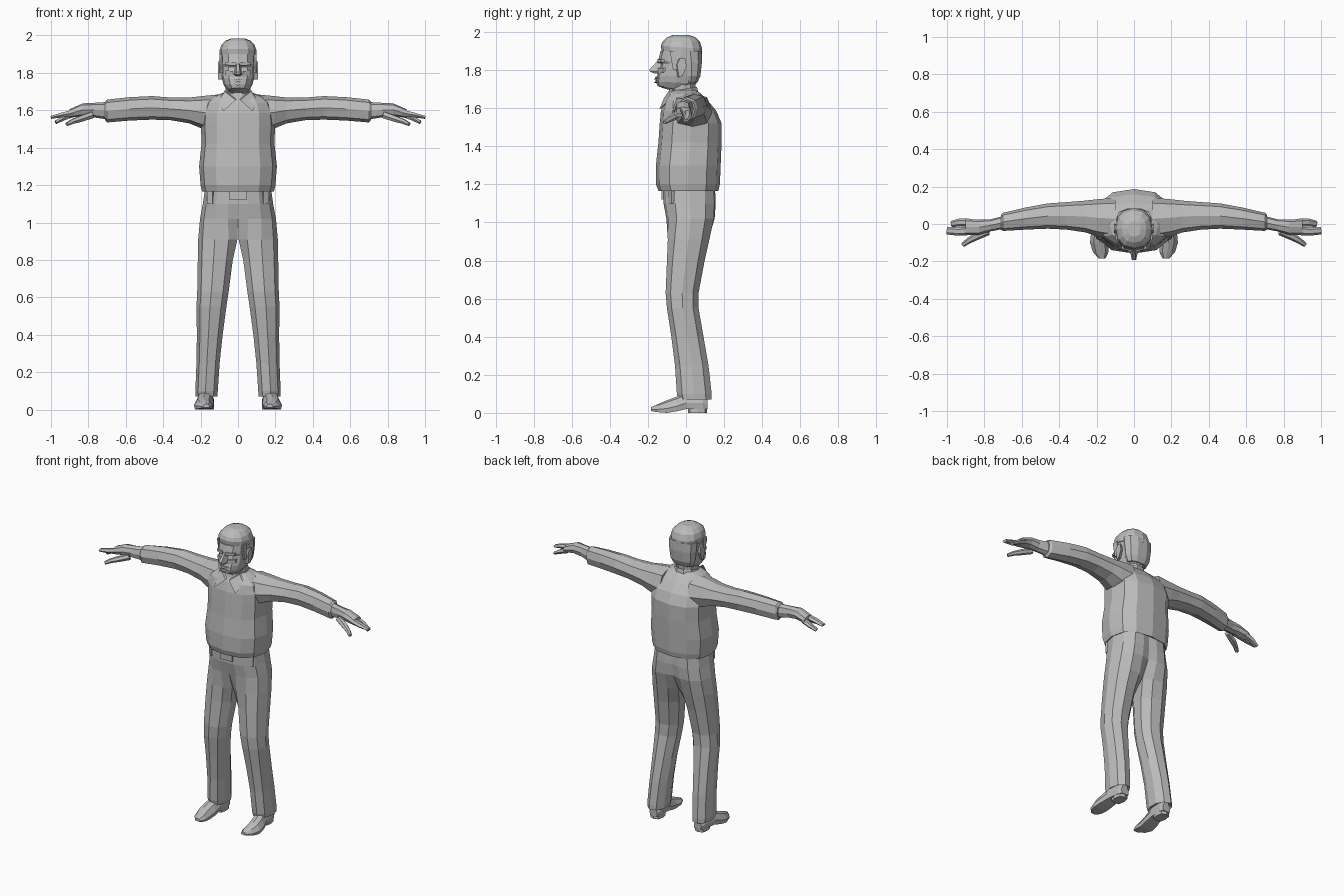
import bpy, bmesh, math
from mathutils import Vector

GREY = bpy.data.materials.new("plain_grey")
GREY.diffuse_color = (0.5, 0.5, 0.5, 1)


def finish(name, bm, mirror=False):
    """Turn a bmesh into a flat shaded object, mirrored to the other side if asked."""
    bmesh.ops.recalc_face_normals(bm, faces=bm.faces[:])
    me = bpy.data.meshes.new(name)
    bm.to_mesh(me)
    bm.free()
    me.materials.append(GREY)
    ob = bpy.data.objects.new(name, me)
    bpy.context.collection.objects.link(ob)
    if mirror:
        ob.modifiers.new("mirror", 'MIRROR').use_mirror_merge = False
    return ob


def loft(name, rings, mirror=False):
    """Skin closed rings of equal point count and cap both ends."""
    bm = bmesh.new()
    vs = [[bm.verts.new(p) for p in r] for r in rings]
    n = len(vs[0])
    for a, b in zip(vs, vs[1:]):
        for i in range(n):
            j = (i + 1) % n
            bm.faces.new((a[i], a[j], b[j], b[i]))
    bm.faces.new(vs[0])
    bm.faces.new(vs[-1])
    return finish(name, bm, mirror)


def oval(n, p=1.0):
    """Unit oval; p below 1 makes it boxier."""
    pts = []
    for i in range(n):
        a = 2 * math.pi * i / n
        c, s = math.cos(a), math.sin(a)
        pts.append((math.copysign(abs(c) ** p, c), math.copysign(abs(s) ** p, s)))
    return pts


def flat_ring(z, hw, yf, yb, n=12, p=0.8, tilt=0.0):
    """Horizontal ring centred on x = 0 between yf and yb."""
    ym, hy = (yf + yb) / 2, (yb - yf) / 2
    return [(c * hw, ym + s * hy, z + tilt * s) for c, s in oval(n, p)]


def side_ring(x, yf, yb, zb, zt, n=8, p=0.85):
    """Upright ring across an arm or finger."""
    return [(x, (yf + yb) / 2 + c * (yb - yf) / 2, (zb + zt) / 2 + s * (zt - zb) / 2)
            for c, s in oval(n, p)]


def tube(name, stations, n=6, mirror=True):
    """Tapered limb through (x, y, z, width, height) stations."""
    pts = [Vector(s[:3]) for s in stations]
    rings = []
    for i, s in enumerate(stations):
        d = (pts[min(i + 1, len(pts) - 1)] - pts[max(i - 1, 0)]).normalized()
        u = d.cross(Vector((0, 0, 1))).normalized()
        v = u.cross(d)
        rings.append([pts[i] + u * c * s[3] / 2 + v * w * s[4] / 2 for c, w in oval(n)])
    return loft(name, rings, mirror)


def plate(name, pts, depth, mirror=False):
    """Thin solid sheet extruded along depth."""
    d = Vector(depth)
    return loft(name, [pts, [Vector(p) + d for p in pts]], mirror)


# Jumper body, with a hem that turns inward
loft("jumper", [flat_ring(*r) for r in [
    (1.18, .165, -.12, .145), (1.165, .192, -.145, .17), (1.20, .20, -.157, .178),
    (1.30, .208, -.158, .182), (1.42, .195, -.145, .187), (1.52, .198, -.138, .187),
    (1.585, .195, -.132, .16), (1.64, .175, -.115, .115), (1.675, .13, -.095, .08),
    (1.695, .075, -.075, .055)]])

# Sleeves
loft("sleeve", [side_ring(*r) for r in [
    (.10, -.085, .14, 1.47, 1.685), (.20, -.065, .132, 1.505, 1.675),
    (.26, -.045, .125, 1.53, 1.668), (.36, -.03, .117, 1.547, 1.668),
    (.46, -.025, .11, 1.55, 1.676), (.58, -.03, .088, 1.545, 1.67),
    (.70, -.037, .06, 1.535, 1.657), (.712, -.03, .048, 1.55, 1.645)]], True)

# Hands: palm, two finger groups and thumb
loft("palm", [side_ring(*r) for r in [
    (.69, -.025, .045, 1.55, 1.645), (.77, -.04, .025, 1.562, 1.64),
    (.83, -.058, .024, 1.568, 1.637), (.90, -.06, .027, 1.56, 1.606)]], True)
tube("front_fingers", [(.88, -.037, 1.587, .045, .036), (.94, -.04, 1.575, .045, .03),
                       (1.0, -.036, 1.562, .04, .018)])
tube("rear_fingers", [(.88, .007, 1.58, .042, .036), (.93, .009, 1.56, .042, .03),
                      (.975, .0, 1.535, .034, .02)])
tube("thumb", [(.78, -.04, 1.575, .04, .04), (.845, -.067, 1.553, .042, .036),
               (.885, -.09, 1.54, .032, .028), (.915, -.112, 1.525, .024, .02)])

# Trousers: half outlines blend from a flat seam at the hips to a full leg
HIP = [(0, -1), (.28, -1), (.62, -.9), (.9, -.55), (1, 0),
       (.9, .6), (.62, .95), (.28, 1), (0, .92)]
LEG = [(0, -.35), (.18, -.85), (.55, -1), (.88, -.7), (1, 0),
       (.9, .65), (.6, 1), (.22, .88), (0, .35)]


def trouser_ring(z, x0, x1, yf, yb, t):
    ym, hy = (yf + yb) / 2, (yb - yf) / 2
    return [(x0 + (x1 - x0) * (a[0] + (b[0] - a[0]) * t),
             ym + hy * (a[1] + (b[1] - a[1]) * t), z) for a, b in zip(HIP, LEG)]


loft("trouser_leg", [trouser_ring(*r) for r in [
    (1.19, 0, .175, -.12, .152, 0), (1.10, 0, .188, -.118, .156, 0),
    (1.02, 0, .203, -.105, .152, .1), (.91, .003, .213, -.10, .125, .6),
    (.80, .028, .215, -.10, .098, 1), (.63, .05, .218, -.107, .066, 1),
    (.55, .062, .222, -.10, .066, 1), (.40, .082, .22, -.077, .092, 1),
    (.25, .098, .222, -.058, .118, 1), (.10, .108, .228, -.048, .135, 1),
    (.07, .11, .226, -.04, .135, 1), (.09, .13, .21, -.02, .11, 1)]], True)

# Belt buckle and belt loops
plate("buckle", [(-.045, -.128, 1.12), (.045, -.128, 1.12),
                 (.045, -.128, 1.165), (-.045, -.128, 1.165)], (0, .02, 0))
plate("belt_loop", [(.135, -.093, 1.10), (.165, -.075, 1.10),
                    (.165, -.075, 1.18), (.135, -.093, 1.18)], (-.01, .02, 0), True)


# Shoes: cross sections from heel to toe
def shoe_ring(y, xc, hw, zb, zt):
    shape = [(-.9, 0), (.9, 0), (1, .35), (.6, .85), (0, 1), (-.6, .85), (-1, .35)]
    return [(xc + a * hw, y, zb + (zt - zb) * b) for a, b in shape]


loft("shoe", [shoe_ring(*r) for r in [
    (.112, .165, .028, .02, .09), (.09, .166, .038, .02, .11), (.0, .173, .043, .02, .11),
    (-.05, .18, .05, .008, .085), (-.10, .185, .05, .0, .066),
    (-.15, .178, .042, .004, .045), (-.185, .17, .018, .01, .03)]], True)
loft("shoe_heel", [[(.166 + c * .037, .06 + s * .05, z) for c, s in oval(8, .7)]
                   for z in (0, .04)], True)

# Neck and shirt collar
loft("neck", [flat_ring(*r, 10, 1) for r in [
    (1.62, .075, -.095, .06), (1.68, .066, -.09, .052), (1.76, .066, -.085, .055)]])
loft("collar_band", [flat_ring(z, hw, yf, yb, 10, 1, .012) for z, hw, yf, yb in [
    (1.65, .095, -.11, .075), (1.70, .075, -.097, .062), (1.695, .062, -.08, .05)]])
plate("collar_flap", [(.012, -.115, 1.655), (.07, -.085, 1.70), (.105, -.085, 1.65),
                      (.078, -.14, 1.595)], (0, .012, .006), True)

# Head, from under the chin to the crown
loft("head", [flat_ring(z, hw, yf, yb, 12, .85, t) for z, hw, yf, yb, t in [
    (1.695, .03, -.125, -.04, -.012), (1.705, .055, -.152, .01, -.014),
    (1.735, .077, -.156, .055, -.005), (1.77, .086, -.153, .068, 0),
    (1.805, .090, -.140, .078, 0), (1.832, .090, -.134, .08, 0), (1.848, .092, -.146, .08, 0),
    (1.90, .093, -.134, .08, 0)]])

# Hair: cap over the skull, back panel and sideburns
loft("hair_cap", [flat_ring(z, hw, yf, yb, 12, .85, t) for z, hw, yf, yb, t in [
    (1.885, .098, -.128, .084, -.015), (1.92, .099, -.132, .085, -.008),
    (1.95, .088, -.124, .073, 0), (1.972, .066, -.10, .05, 0), (1.985, .035, -.068, .015, 0)]])
loft("back_hair", [flat_ring(*r, 10, .85) for r in [
    (1.735, .07, -.01, .062), (1.77, .088, -.02, .078),
    (1.84, .096, -.03, .086), (1.90, .098, -.04, .085)]])
plate("sideburn", [(.086, -.085, 1.90), (.086, -.045, 1.90),
                   (.086, -.045, 1.80), (.084, -.068, 1.80)], (.012, 0, 0), True)

# Ears
plate("ear", [(.085, -.045, 1.765), (.085, -.055, 1.83), (.085, -.04, 1.86),
              (.085, -.012, 1.86), (.085, -.005, 1.82), (.085, -.025, 1.77)],
      (.022, .008, 0), True)

# Nose, brows, cheekbones and lips
loft("nose", [[(-w, yb, z), (-w * .5, yf, z), (w * .5, yf, z), (w, yb, z)]
              for z, w, yf, yb in [(1.85, .012, -.148, -.13), (1.805, .02, -.192, -.13),
                                   (1.792, .024, -.19, -.13), (1.782, .018, -.165, -.13)]])
plate("brow", [(.012, -.150, 1.838), (.066, -.132, 1.842),
               (.066, -.132, 1.856), (.012, -.150, 1.858)], (0, .03, 0), True)
plate("cheekbone", [(.024, -.148, 1.775), (.066, -.122, 1.79),
                    (.066, -.122, 1.812), (.026, -.146, 1.81)], (0, .03, 0), True)
for name, z in (("upper_lip", 1.757), ("lower_lip", 1.738)):
    plate(name, [(-.032, -.148, z), (0, -.168, z - .005), (.032, -.148, z),
                 (.02, -.158, z + .008), (0, -.164, z + .010), (-.02, -.158, z + .008)],
          (0, .03, 0))
